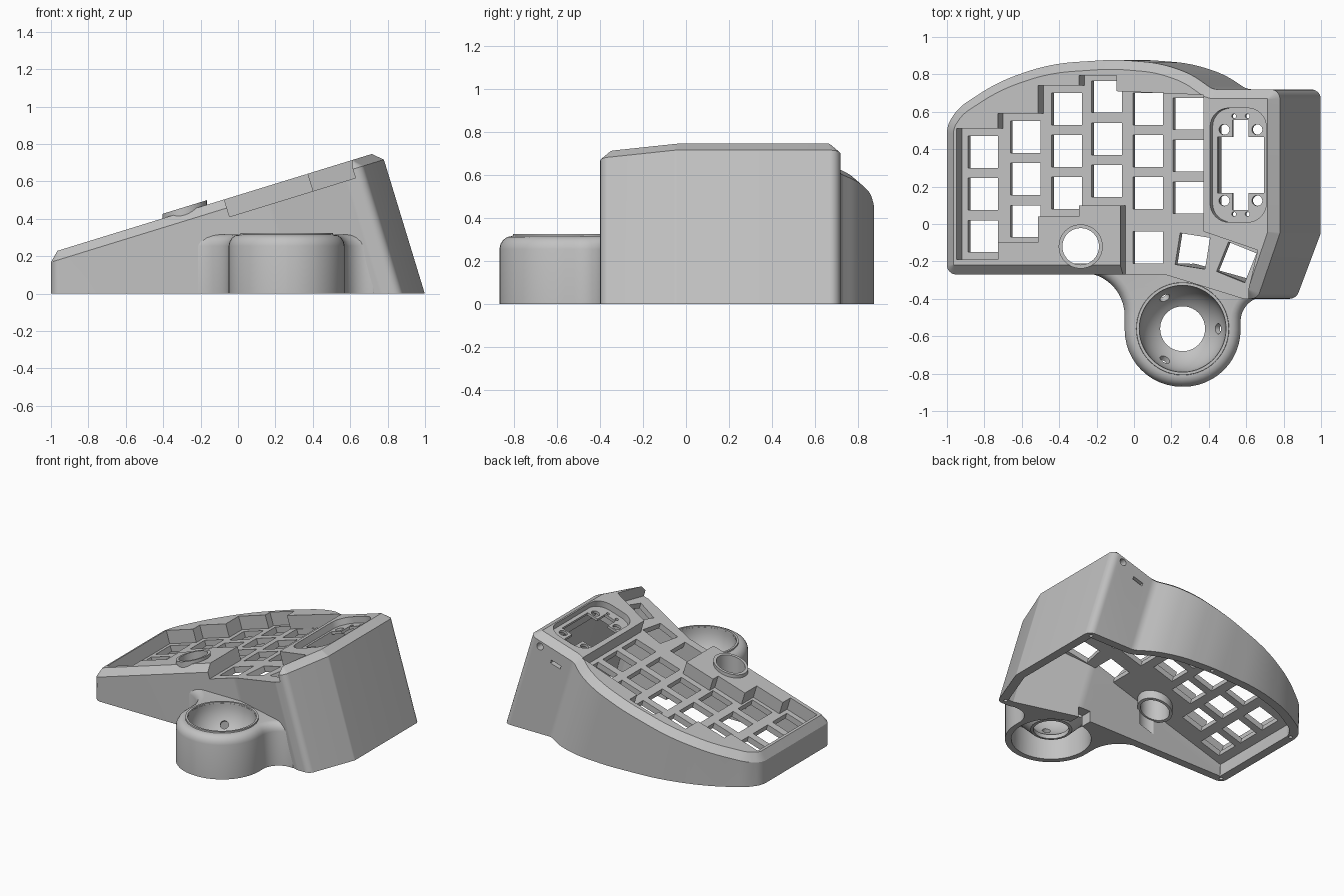
import bpy, bmesh
from math import sin, cos, tan, pi, radians, sqrt
from mathutils import Vector

if "Cube" in bpy.data.objects:
    bpy.data.objects.remove(bpy.data.objects["Cube"], do_unlink=True)

grey = bpy.data.materials.new("matte grey plastic")
grey.use_nodes = True
COLOUR = (0.54, 0.54, 0.54, 1)
grey.diffuse_color = COLOUR
grey.node_tree.nodes["Principled BSDF"].inputs["Base Color"].default_value = COLOUR

SLOPE, LEAN = 0.308, 0.305
RIM = 0.1                       # rim height above the key plate
cutters = []


def loft(name, rings, closed=False):
    """Skin a stack of equal rings, capped, or wrapped into a loop."""
    bm = bmesh.new()
    rows = [[bm.verts.new(p) for p in ring] for ring in rings]
    pairs = list(zip(rows, rows[1:])) + ([(rows[-1], rows[0])] if closed else [])
    n = len(rows[0])
    for a, b in pairs:
        for i in range(n):
            j = (i + 1) % n
            bm.faces.new((a[i], a[j], b[j], b[i]))
    if not closed:
        bm.faces.new(rows[0][::-1])
        bm.faces.new(rows[-1])
    bmesh.ops.recalc_face_normals(bm, faces=bm.faces)
    bmesh.ops.triangulate(bm, faces=bm.faces)
    mesh = bpy.data.meshes.new(name)
    bm.to_mesh(mesh)
    bm.free()
    obj = bpy.data.objects.new(name, mesh)
    bpy.context.collection.objects.link(obj)
    mesh.materials.append(grey)
    return obj


def extent(mesh):
    xs, zs = [v.co.x for v in mesh.vertices], [v.co.z for v in mesh.vertices]
    return Vector((min(xs), max(xs), min(zs), max(zs))) if xs else Vector((9, 9, 9, 9))


def cut(obj, tool):
    """Subtract a tool, taking the first solver that keeps the part whole."""
    if tool not in cutters:
        cutters.append(tool)
        tool.hide_render = True
    mod = obj.modifiers.new("cut", "BOOLEAN")
    mod.operation, mod.object = "DIFFERENCE", tool
    for solver in ("EXACT", "MANIFOLD", "FLOAT"):
        mod.solver = solver
        dg = bpy.context.evaluated_depsgraph_get()
        dg.update()
        mesh = bpy.data.meshes.new_from_object(obj.evaluated_get(dg))
        changed = len(mesh.vertices) != len(obj.data.vertices)
        if changed and (extent(mesh) - extent(obj.data)).length < 0.03:
            obj.data = mesh
            break
    obj.modifiers.clear()


def rounded(corners, off=0.0, seg=8):
    """Counterclockwise (x, y, radius) corners, inset by off, then filleted."""
    n, moved, out = len(corners), [], []
    pts = [Vector(c[:2]) for c in corners]
    for i in range(n):
        a = (pts[i] - pts[i - 1]).normalized()
        b = (pts[(i + 1) % n] - pts[i]).normalized()
        na, nb = Vector((-a.y, a.x)), Vector((-b.y, b.x))
        moved.append((pts[i] + (na + nb) * off / (1 + na.dot(nb)), a, b))
    for (p, a, b), c in zip(moved, corners):
        turn = a.x * b.y - a.y * b.x
        side = 1 if turn > 0 else -1
        r = max(c[2] - off * side, 0.004)
        ang = a.angle(b)
        start = p - a * r * tan(ang / 2)
        centre = start + Vector((-a.y, a.x)) * r * side
        for k in range(seg + 1):
            t = side * ang * k / seg
            d = start - centre
            out.append((centre.x + d.x * cos(t) - d.y * sin(t),
                        centre.y + d.x * sin(t) + d.y * cos(t)))
    return out


def circle(x, y, r, n=40):
    return [(x + r * cos(2 * pi * i / n), y + r * sin(2 * pi * i / n)) for i in range(n)]


def box(x, y, w, h, turn=0):
    c, s = cos(radians(turn)), sin(radians(turn))
    return [(x + u * w * c - v * h * s, y + u * w * s + v * h * c)
            for u, v in ((-.5, -.5), (.5, -.5), (.5, .5), (-.5, .5))]


def on_plate(pts, d):
    """Lift a plan outline to distance d along the normal of the key plate."""
    return [(x - 0.294 * d, y, 0.425 + SLOPE * x + 0.956 * d) for x, y in pts]


def plate_prism(name, pts, d0, d1):
    return loft(name, [on_plate(pts, d0), on_plate(pts, d1)])


def rod(name, start, axis, r, length):
    start, axis = Vector(start), Vector(axis).normalized()
    q = axis.to_track_quat("Z", "Y")
    return loft(name, [[start + axis * h + q @ Vector((x, y, 0)) for x, y in circle(0, 0, r, 20)]
                       for h in (0, length)])


# Case outline at the upper edge of its walls
OUTLINE = [(-1, -.27, .05), (.15, -.27, .1), (.57, -.4, .05), (.66, -.4, .05),
           (.78, -.05, .04), (.78, .72, .05), (.42, .72, .08), (.305, .803, .45),
           (.14, .86, .65), (-.1, .88, 1.1), (-.45, .857, 1), (-.725, .762, .95),
           (-.935, .625, .25), (-1, .53, .15)]


def lean(x, drop):
    return x + LEAN * drop * min(1, max(0, (x + 1) / 0.8))


def wall_ring(off, z):
    return [(lean(x, 0.476 + SLOPE * x - z), y, z) for x, y in rounded(OUTLINE, off)]


edge = [(x, y, 0.476 + SLOPE * x) for x, y in rounded(OUTLINE)]
rim = [(x - .015, y, 0.526 + SLOPE * (x - .015)) for x, y in rounded(OUTLINE, 0.05)]
case = loft("case_shell", [wall_ring(0, 0), edge, rim])

# Hollow underside
roof = [(lean(x, 0.1), y, 0.38 + SLOPE * lean(x, 0.1)) for x, y in rounded(OUTLINE, 0.06)]
cavity = loft("cavity_cutter", [wall_ring(0.06, -0.05), roof])
cut(case, cavity)

# Sunken key well with stepped sides, open toward the thumb keys
WELL = [(-.92, -.19), (-.70, -.19), (-.70, -.1), (-.485, -.1), (-.485, .04), (-.265, .04),
        (-.265, .1), (-.045, .1), (-.045, -.6), (.58, -.6), (.69, -.14), (.40, -.04),
        (.40, .69), (-.065, .71), (-.065, .795), (-.265, .795), (-.265, .74),
        (-.485, .74), (-.485, .59), (-.70, .59), (-.70, .51), (-.92, .51)]
cut(case, plate_prism("well_cutter", WELL, 0, 0.4))

# Key openings: columns, then thumb keys
keys = [(x, top - 0.225 * row, 0) for x, top in ((-.807, .385), (-.58, .465), (-.36, .615),
        (-.145, .68), (.075, .615), (.29, .59)) for row in range(3)]
keys += [(.075, -.125, 0), (.313, -.145, -9), (.548, -.205, -22)]
for x, y, turn in keys:
    cut(case, plate_prism("key_cutter", box(x, y, .162, .17, turn), -.15, .03))

# Display recess over a pocket, with cross-shaped opening and screw holes
DX, DY = .585, .315
cut(case, plate_prism("pocket_cutter", box(DX, DY, .26, .56), -.2, .03))
recess = [(DX + u * .15, DY + v * .305, .1) for u, v in ((-1, -1), (1, -1), (1, 1), (-1, 1))]
cut(case, plate_prism("recess_cutter", rounded(recess), .05, .2))
cross = []
for u, v in ((1, 1), (-1, 1), (-1, -1), (1, -1)):
    arm = [(u * .125, v * .15), (u * .043, v * .15), (u * .043, v * .24)]
    cross += [(DX + x, DY + y) for x, y in (arm if u * v > 0 else arm[::-1])]
cut(case, plate_prism("cross_cutter", cross, -.17, .22))
for u in (-1, 1):
    for v in (-1, 1):
        cut(case, plate_prism("screw_cutter", circle(DX + u * .088, DY + v * .19, .028, 20), -.18, .2))
        cut(case, plate_prism("pin_cutter", circle(DX + u * .036, DY + v * .262, .012, 12), -.16, .2))

# Ports in the back wall
cut(case, rod("jack_cutter", (.7, .6, .65), (0, 1, 0), .026, .3))
slot = [(.57 + u * .04 - v * .003, .55 + u * .012 + v * .012)
        for u, v in ((-1, -1), (1, -1), (1, 1), (-1, 1))]
cut(case, loft("slot_cutter", [[(x, y, z) for x, z in slot] for y in (.62, .95)]))

# Screw holes in the bottom rim
for x, y in ((-.96, -.23), (-.96, .5), (.02, .845), (.95, .68), (.83, -.36)):
    cut(case, rod("foot_cutter", (x, y, -.02), (0, 0, 1), .013, .08))


# Round control socket, upright through the sloped plate
def socket_ring(r, d):
    return on_plate(circle(-.285 + .294 * d, -.12, r), d)


socket = loft("socket_cutter", [socket_ring(.11, -.2), socket_ring(.11, .2)])
cut(case, socket)
loft("control_socket", [socket_ring(r, d) for r, d in
     ((.118, -.1), (.118, RIM + .02), (.098, RIM + .02), (.098, -.1))], closed=True)

# Ball cradle blended into the front wall
CX, CY = .26, -.56
NECK = [(-.4, -.26, .01), (-.05, -.26, .23), (-.05, -.87, .305), (.57, -.87, .305),
        (.57, -.39, .13), (.73, -.39, .01), (.73, -.12, .01), (-.4, -.12, .01)]
cradle = loft("ball_cradle", [[(x, y, z) for x, y in rounded(NECK, off, 12)] for off, z in
              ((0, 0), (0, .255), (.005, .278), (.018, .298), (.036, .311), (.055, .315))])
cut(cradle, cavity)
cut(cradle, socket)


def lathe(name, profile, closed=False):
    return loft(name, [[(x, y, z) for x, y in circle(CX, CY, r, 56)] for r, z in profile], closed)


R, BZ = .23, .3
bowl = [(.12, -.1)]
for i in range(11):
    r = .12 + (R - .12) * sin(i * pi / 20)
    bowl.append((r, BZ - sqrt(max(0, R * R - r * r))))
cut(cradle, lathe("bowl_cutter", bowl + [(R, .5)]))
cut(cradle, lathe("under_bowl_cutter", [(.27, -.1), (.27, .2), (.25, .2), (.22, .155),
                                        (.14, .075), (.1, .07)]))
for k in range(3):
    a = 2 * pi * k / 3
    cut(cradle, rod("bearing_cutter", (CX + .15 * cos(a), CY + .15 * sin(a), .2),
                    (cos(a), sin(a), -.65), .028, .085))

# Cable passage between cradle and case
notch = loft("cable_notch_cutter", [[(x, y, z) for x, y in box(.26, -.28, .1, .2)]
                                    for z in (-.07, .08)])
cut(cradle, notch)
cut(case, notch)
lathe("bowl_lip", [(.25, .3), (.247, .325), (.232, .325), (.23, .3)], closed=True)

# Clean up the tools and shade
for tool in cutters:
    bpy.data.objects.remove(tool, do_unlink=True)
parts = [o for o in bpy.context.scene.objects if o.type == "MESH" and grey.name in o.data.materials]
bpy.ops.object.select_all(action="DESELECT")
for o in parts:
    o.select_set(True)
bpy.context.view_layer.objects.active = parts[0]
bpy.ops.object.shade_smooth_by_angle(angle=radians(28))
